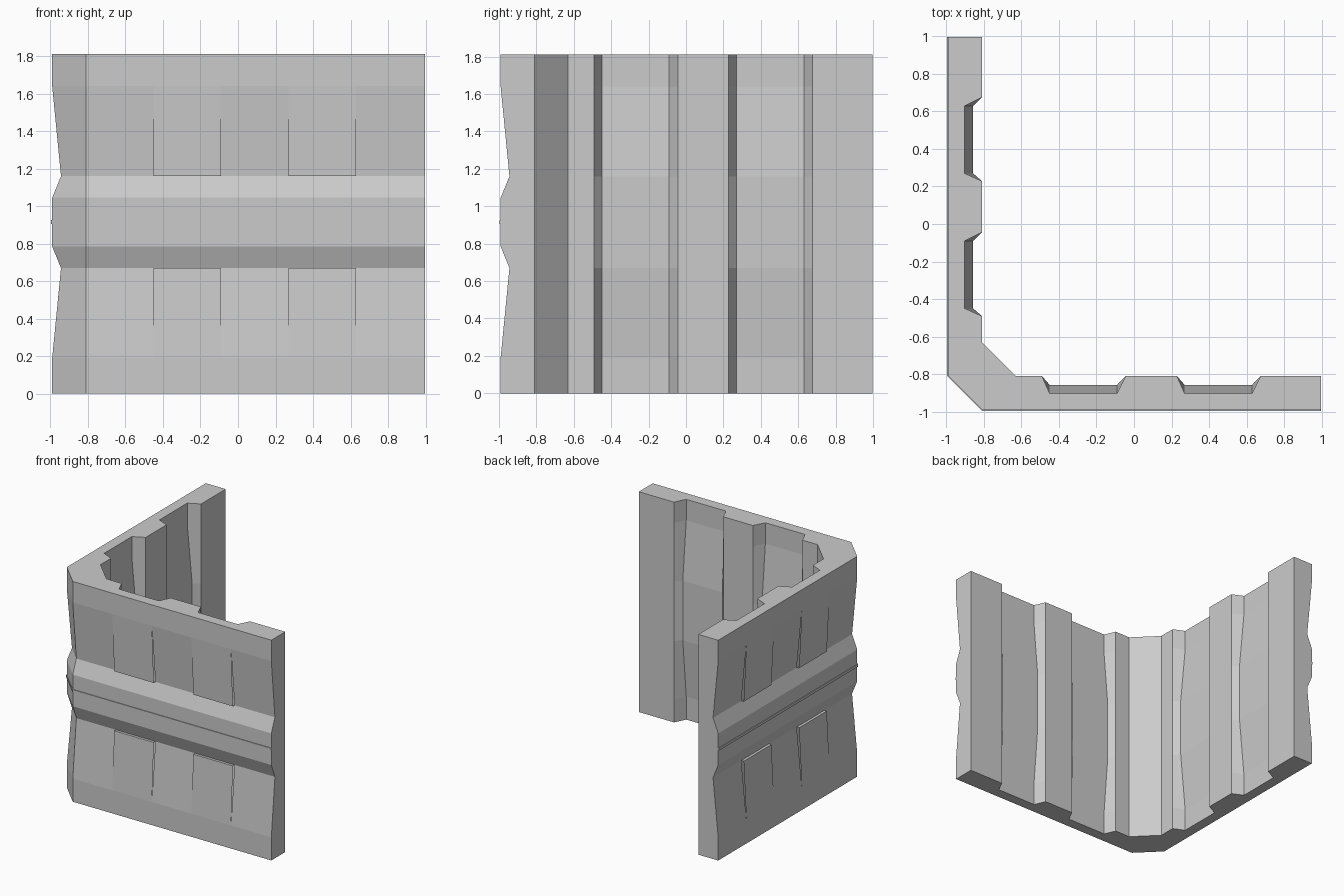
import bpy, bmesh

if "Cube" in bpy.data.objects:
    bpy.data.objects.remove(bpy.data.objects["Cube"])

END, WALL, INNER, CH, ICH = 0.997, -0.991, -0.81, -0.81, -0.63
# Outer wall profile: (z, depth inward); the last fields mirror the lower half
H = 1.812
low = [(0, 0), (0.19, 0), (0.67, 0.047), (0.785, 0)]
low_panel = [(0, 0), (0.19, 0), (0.67, 0.025), (0.67, 0.047), (0.785, 0)]
rib = [(0.905, 0), (0.905, -0.006), (0.925, -0.006), (0.925, 0)]


def full(lower):
    return lower + rib + [(1.83 - z if z > 0.1 else H, d) for z, d in reversed(lower)]


PLAIN, PANEL = full(low), full(low_panel)
# Inner recess: floor follows the pinched waist
RECESS = [(0, -0.903), (0.19, -0.903), (0.67, -0.858),
          (1.16, -0.858), (1.64, -0.903), (H, -0.903)]
FLAT = [(z, INNER) for z, _ in RECESS]
PANELS = [(-0.45, -0.09), (0.27, 0.63)]

bm = bmesh.new()


def strip(col_a, col_b):
    a = [bm.verts.new(p) for p in col_a]
    b = [bm.verts.new(p) for p in col_b]
    for i in range(len(a) - 1):
        bm.faces.new((a[i], b[i], b[i + 1], a[i + 1]))


def outer_col(u, profile, mid=False):
    if mid:
        m = (CH + WALL) / 2
        return [(m + d / 2, m + d / 2, z) for z, d in profile]
    return [(u, WALL + d, z) for z, d in profile]


def inner_col(u, profile):
    return [(u, y, z) for z, y in profile]


def cap(points):
    bm.faces.new([bm.verts.new(p) for p in points])


def build_wing(swap):
    start = len(bm.verts)
    # Outer skin with two slightly raised panels above and below the rib
    us = [CH] + [u for p in PANELS for u in p] + [END]
    strip(outer_col(0, PLAIN, True), outer_col(CH, PLAIN))
    for i in range(len(us) - 1):
        prof = PANEL if i % 2 else PLAIN
        strip(outer_col(us[i], prof), outer_col(us[i + 1], prof))
    # Inner skin with bevelled vertical recesses
    m = (INNER + ICH) / 2
    cols = [[(m, m, z) for z, _ in FLAT], inner_col(ICH, FLAT)]
    for a, b in PANELS:
        cols += [inner_col(a - 0.042, FLAT), inner_col(a, RECESS),
                 inner_col(b, RECESS), inner_col(b + 0.047, FLAT)]
    cols.append(inner_col(END, FLAT))
    for a, b in zip(cols, cols[1:]):
        strip(b, a)
    # Top, bottom and end caps
    o = (CH + WALL) / 2
    for z, k in ((0, 0), (H, -1)):
        cap([(o, o, z)] + [(u, WALL, z) for u in us] + [c[k] for c in reversed(cols)])
    cap(outer_col(END, PLAIN) + list(reversed(cols[-1])))
    # Second wing mirrors the first across the corner diagonal
    if swap:
        bm.verts.ensure_lookup_table()
        for v in bm.verts[start:]:
            v.co.x, v.co.y = v.co.y, v.co.x


build_wing(False)
build_wing(True)
bmesh.ops.remove_doubles(bm, verts=bm.verts, dist=0.0005)
bmesh.ops.recalc_face_normals(bm, faces=bm.faces)
mesh = bpy.data.meshes.new("corner_wall")
bm.to_mesh(mesh)
bm.free()
obj = bpy.data.objects.new("corner_wall", mesh)
bpy.context.collection.objects.link(obj)
